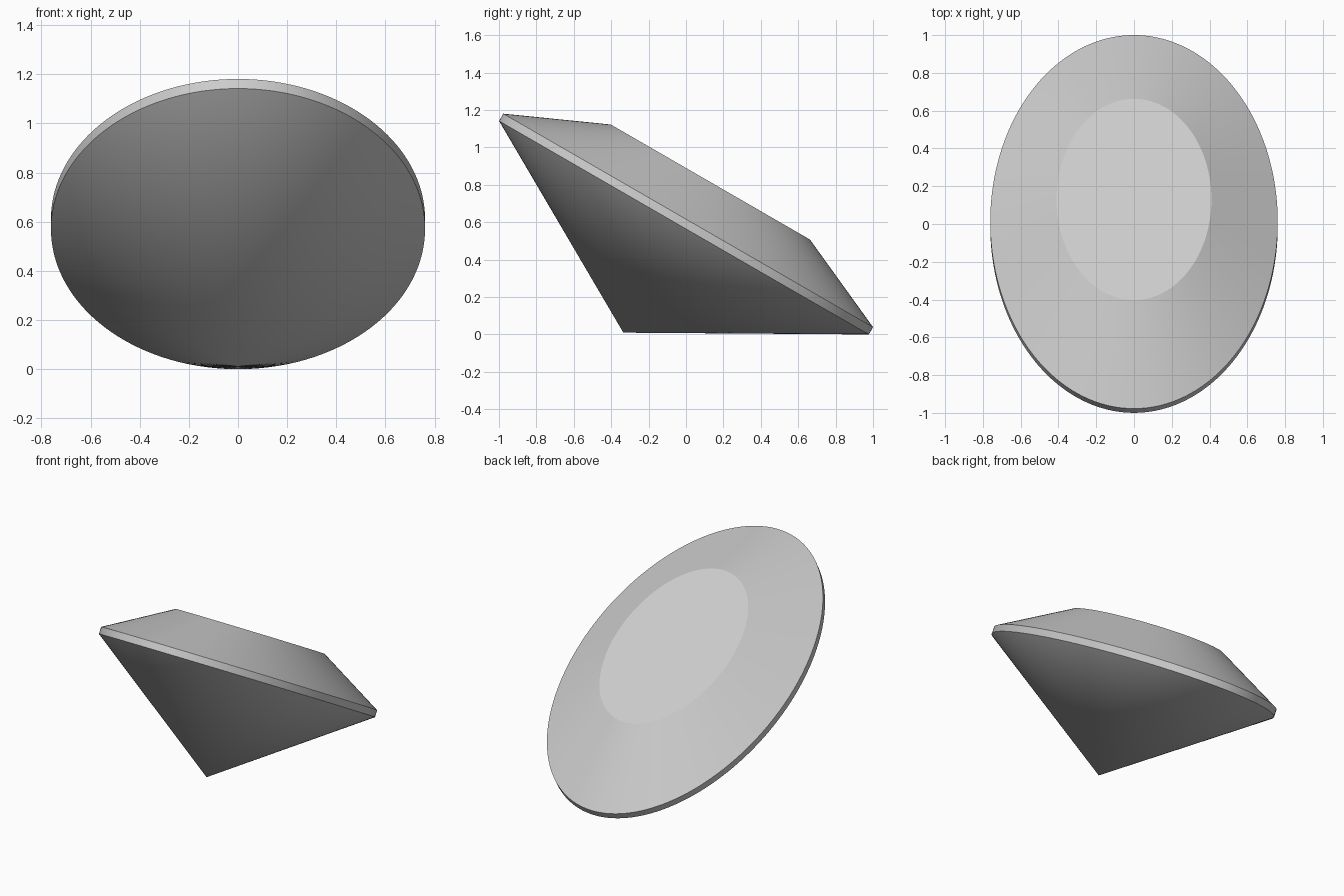
import bpy, bmesh, math
from mathutils import Matrix

if "Cube" in bpy.data.objects:
    bpy.data.objects.remove(bpy.data.objects["Cube"])

SEGMENTS = 256
R = 1.1415            # long half-axis of the girdle
ASPECT = 2 / 3        # oval: x is two thirds of y
TILT = math.radians(-30)
GIRDLE = 0.045

bm = bmesh.new()


def oval(radius, z):
    return [bm.verts.new((radius * ASPECT * math.cos(a), radius * math.sin(a), z))
            for a in (2 * math.pi * i / SEGMENTS for i in range(SEGMENTS))]


# Rings: lower girdle, upper girdle, table; point of the pavilion
rings = [oval(R, 0), oval(R, GIRDLE), oval(0.615, 0.282)]
tip = bm.verts.new((0, 0, -0.648))

# Girdle band and crown
for low, high in zip(rings, rings[1:]):
    for i in range(SEGMENTS):
        j = (i + 1) % SEGMENTS
        bm.faces.new((low[i], low[j], high[j], high[i]))

# Pavilion cone and flat table
for i in range(SEGMENTS):
    bm.faces.new((tip, rings[0][(i + 1) % SEGMENTS], rings[0][i]))
bm.faces.new(rings[2])

# Tilt so the gem rests on its girdle at the back
bm.transform(Matrix.Translation((0, -0.011, R / 2)) @ Matrix.Rotation(TILT, 4, 'X'))
bmesh.ops.recalc_face_normals(bm, faces=bm.faces)

mesh = bpy.data.meshes.new("oval_gem")
bm.to_mesh(mesh)
bm.free()
gem = bpy.data.objects.new("oval_gem", mesh)
bpy.context.collection.objects.link(gem)
bpy.context.view_layer.objects.active = gem
gem.select_set(True)
bpy.ops.object.shade_smooth_by_angle(angle=math.radians(15))
